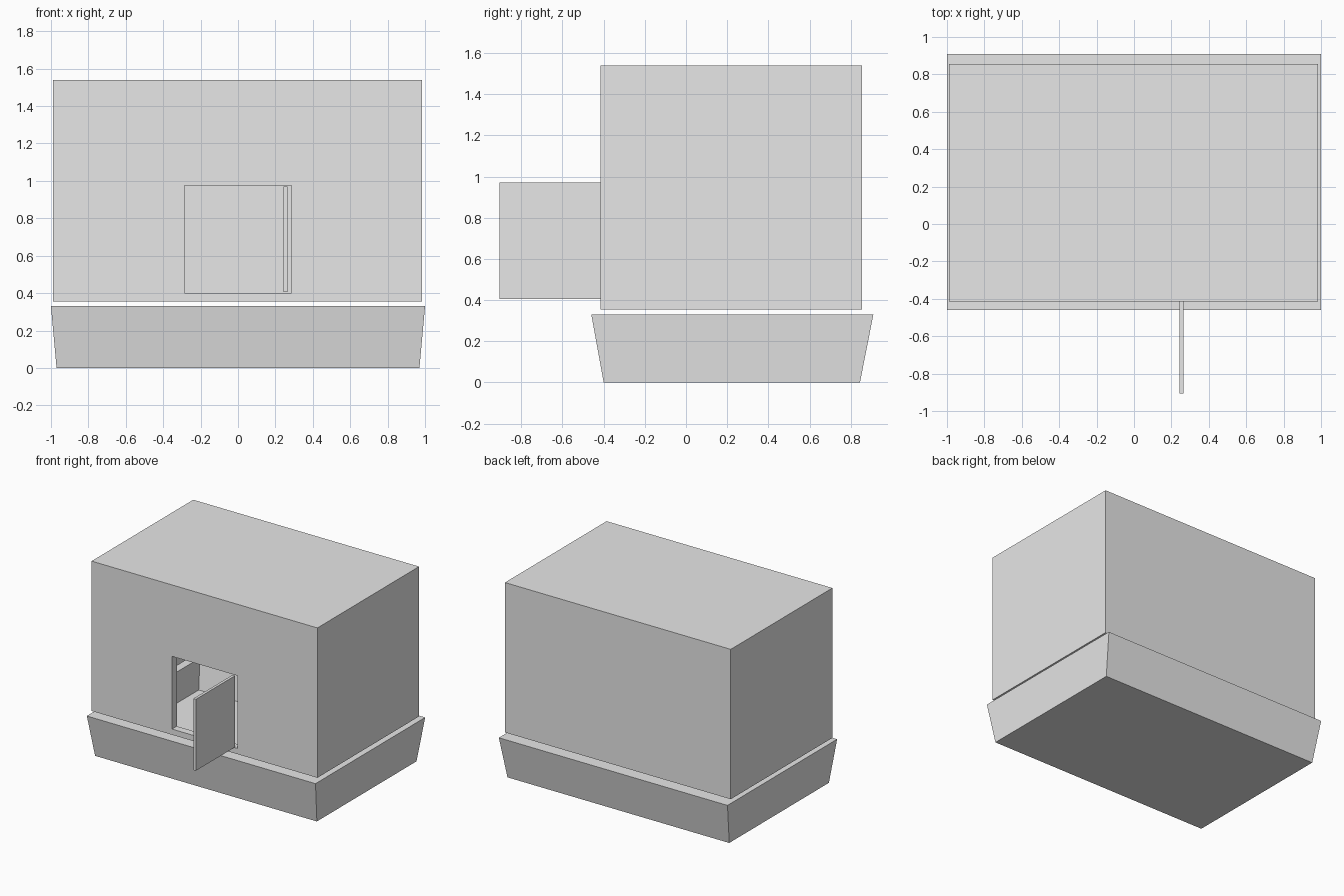
import bpy
import bmesh

cube = bpy.data.objects.get("Cube")
if cube:
    bpy.data.objects.remove(cube, do_unlink=True)

# Single plain material
grey = bpy.data.materials.new("plain_grey")
grey.use_nodes = True
colour = (0.8, 0.8, 0.8, 1)
grey.diffuse_color = colour
grey.node_tree.nodes["Principled BSDF"].inputs["Base Color"].default_value = colour


def frustum(name, bottom, top, z0, z1):
    """Block between two rectangles, each given as (x0, x1, y0, y1)."""
    bm = bmesh.new()
    rings = []
    for (x0, x1, y0, y1), z in ((bottom, z0), (top, z1)):
        corners = ((x0, y0), (x1, y0), (x1, y1), (x0, y1))
        rings.append([bm.verts.new((x, y, z)) for x, y in corners])
    low, high = rings
    bm.faces.new(low[::-1])
    bm.faces.new(high)
    for i in range(4):
        j = (i + 1) % 4
        bm.faces.new((low[i], low[j], high[j], high[i]))
    mesh = bpy.data.meshes.new(name)
    bm.to_mesh(mesh)
    bm.free()
    mesh.materials.append(grey)
    obj = bpy.data.objects.new(name, mesh)
    bpy.context.collection.objects.link(obj)
    return obj


def box(name, rect, z0, z1):
    return frustum(name, rect, rect, z0, z1)


def carve(target, cutter):
    """Subtract the cutter from the target, then discard it."""
    cutter.hide_render = True
    mod = target.modifiers.new("carve", "BOOLEAN")
    mod.operation = "DIFFERENCE"
    mod.solver = "EXACT"
    mod.object = cutter
    bpy.context.view_layer.objects.active = target
    bpy.ops.object.modifier_apply(modifier=mod.name)
    bpy.data.objects.remove(cutter, do_unlink=True)


def grow(rect, d):
    x0, x1, y0, y1 = rect
    return (x0 - d, x1 + d, y0 - d, y1 + d)


# Flared tray with thick walls and floor
TRAY_LOW, TRAY_HIGH = (-0.97, 0.97, -0.40, 0.845), (-1, 1, -0.46, 0.91)
TRAY_TOP, TRAY_WALL = 0.33, 0.10


def tray_rect(z):
    t = z / TRAY_TOP
    return tuple(a + (b - a) * t for a, b in zip(TRAY_LOW, TRAY_HIGH))


tray = frustum("base_tray", TRAY_LOW, TRAY_HIGH, 0, TRAY_TOP)
cavity_top = TRAY_TOP + 0.05
carve(tray, frustum("tray_cavity", grow(tray_rect(TRAY_WALL), -TRAY_WALL),
                    grow(tray_rect(cavity_top), -TRAY_WALL), TRAY_WALL, cavity_top))

# Hollow cover, open underneath, with a square doorway in front
COVER, WALL = (-0.99, 0.985, -0.415, 0.855), 0.06
cover = box("cover", COVER, 0.355, 1.54)
carve(cover, box("cover_cavity", grow(COVER, -WALL), 0.2, 1.54 - WALL))
carve(cover, box("doorway", (-0.287, 0.286, -0.6, -0.2), 0.40, 0.975))

# Door standing open at a right angle
box("door", (0.243, 0.265, -0.905, -0.413), 0.405, 0.97)
